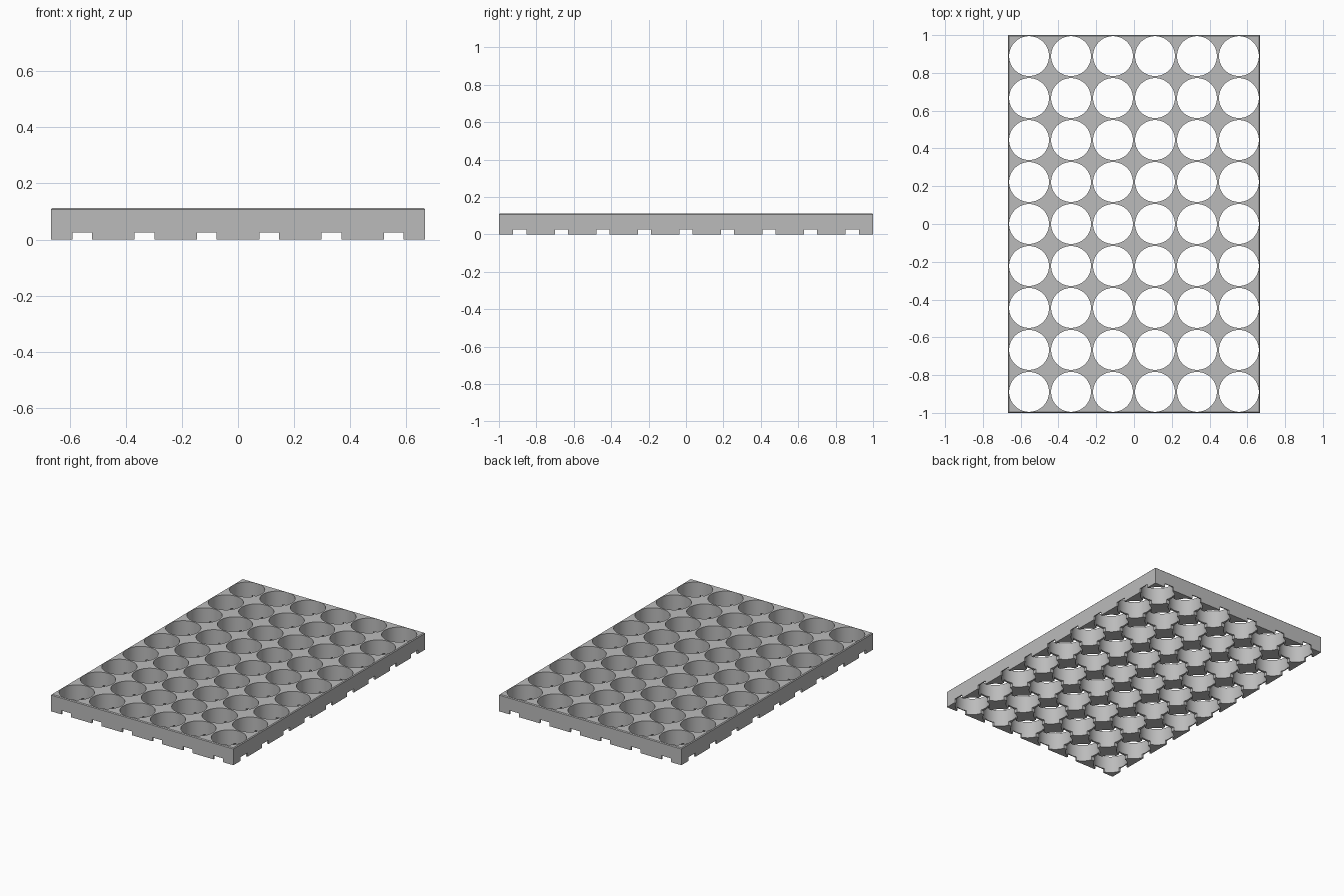
import bpy
import bmesh
import math
from mathutils import Matrix, Vector

default = bpy.data.objects.get("Cube")
if default:
    bpy.data.objects.remove(default, do_unlink=True)

# Tray layout
COLS, ROWS = 6, 9
PITCH = 2 / ROWS
WIDTH, LENGTH, HEIGHT = COLS * PITCH, 2.0, 0.112
HOLE_RADIUS = 0.1055
NOTCH_WIDTH, NOTCH_HEIGHT = 0.07, 0.025
CHAMFER = 0.005


def centres(count):
    return [(i - (count - 1) / 2) * PITCH for i in range(count)]


def add_box(bm, size, centre):
    matrix = Matrix.Translation(centre) @ Matrix.Diagonal(Vector(size)).to_4x4()
    bmesh.ops.create_cube(bm, size=1, matrix=matrix)


def finish(bm, name):
    mesh = bpy.data.meshes.new(name)
    bm.to_mesh(mesh)
    bm.free()
    obj = bpy.data.objects.new(name, mesh)
    bpy.context.collection.objects.link(obj)
    return obj


grey = bpy.data.materials.new("light grey")
grey.use_nodes = True
colour = (0.5, 0.5, 0.5, 1)
grey.diffuse_color = colour
grey.node_tree.nodes["Principled BSDF"].inputs["Base Color"].default_value = colour

# Solid slab with a small chamfer round its top edge
bm = bmesh.new()
add_box(bm, (WIDTH, LENGTH, HEIGHT), (0, 0, HEIGHT / 2))
top_edges = [e for e in bm.edges if all(v.co.z > HEIGHT / 2 for v in e.verts)]
bmesh.ops.bevel(bm, geom=top_edges, offset=CHAMFER, segments=1, affect="EDGES")
tray = finish(bm, "cell_tray")
tray.data.materials.append(grey)

# Drainage channels under each row and each column
bm = bmesh.new()
for x in centres(COLS):
    add_box(bm, (NOTCH_WIDTH, LENGTH + 1, NOTCH_HEIGHT * 2), (x, 0, 0))
column_cutter = finish(bm, "column_channel_cutter")

bm = bmesh.new()
for y in centres(ROWS):
    add_box(bm, (WIDTH + 1, NOTCH_WIDTH, NOTCH_HEIGHT * 2), (0, y, 0))
row_cutter = finish(bm, "row_channel_cutter")

# Round cells that go right through
bm = bmesh.new()
for x in centres(COLS):
    for y in centres(ROWS):
        bmesh.ops.create_cone(bm, cap_ends=True, segments=64, radius1=HOLE_RADIUS,
                              radius2=HOLE_RADIUS, depth=HEIGHT * 3,
                              matrix=Matrix.Translation((x, y, HEIGHT / 2)))
hole_cutter = finish(bm, "cell_hole_cutter")

# Cut the slab, then drop the cutters
bpy.ops.object.select_all(action="DESELECT")
tray.select_set(True)
bpy.context.view_layer.objects.active = tray
for cutter in (column_cutter, row_cutter, hole_cutter):
    cutter.hide_render = True
    cut = tray.modifiers.new(cutter.name, "BOOLEAN")
    cut.operation = "DIFFERENCE"
    cut.solver = "EXACT"
    cut.object = cutter
    bpy.ops.object.modifier_apply(modifier=cut.name)
    bpy.data.objects.remove(cutter, do_unlink=True)

bpy.ops.object.shade_smooth_by_angle(angle=math.radians(30))
